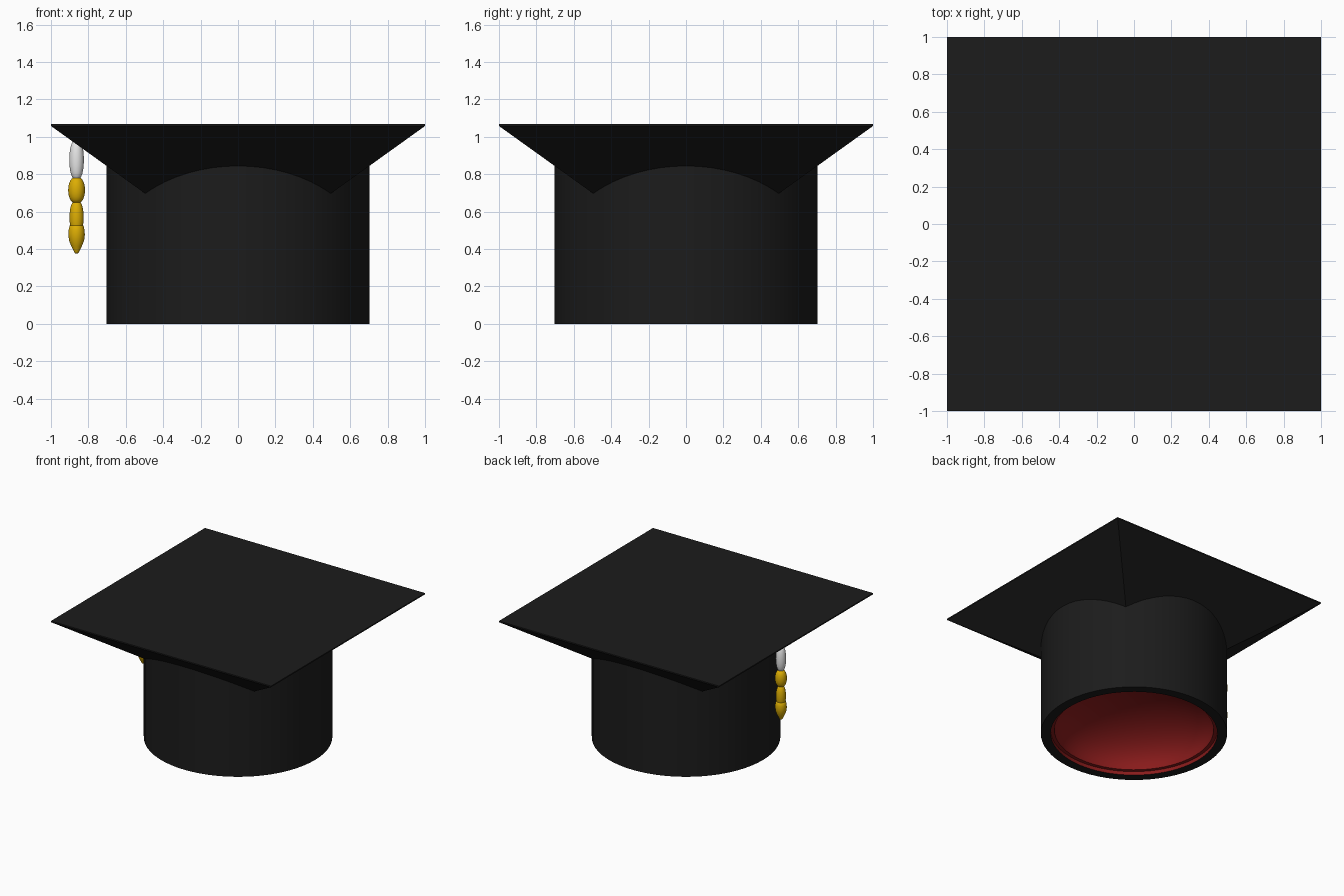
import bpy, bmesh, math

if "Cube" in bpy.data.objects:
    bpy.data.objects.remove(bpy.data.objects["Cube"])


def material(name, rgb):
    m = bpy.data.materials.new(name)
    m.diffuse_color = (*rgb, 1)
    m.use_nodes = True
    m.node_tree.nodes["Principled BSDF"].inputs["Base Color"].default_value = m.diffuse_color
    return m


black = material("black cloth", (0.0115, 0.0115, 0.0115))
red = material("red lining", (0.25, 0.011, 0.011))
gold = material("gold thread", (0.72, 0.42, 0.001))
silver = material("silver cord", (0.82, 0.82, 0.82))


def finish(bm, name, mats, smooth=None):
    bmesh.ops.remove_doubles(bm, verts=bm.verts, dist=1e-5)
    bmesh.ops.recalc_face_normals(bm, faces=bm.faces)
    mesh = bpy.data.meshes.new(name)
    bm.to_mesh(mesh)
    bm.free()
    for m in mats:
        mesh.materials.append(m)
    ob = bpy.data.objects.new(name, mesh)
    bpy.context.collection.objects.link(ob)
    if smooth:
        bpy.ops.object.select_all(action='DESELECT')
        ob.select_set(True)
        bpy.context.view_layer.objects.active = ob
        bpy.ops.object.shade_smooth_by_angle(angle=math.radians(smooth))
    return ob


def lathe(name, profile, mats, segs, centre=(0, 0), lining_from=None):
    """Spin (radius, z) points about a vertical axis; rings past lining_from use slot 1."""
    bm = bmesh.new()
    rings = []
    for r, z in profile:
        if r < 1e-6:
            rings.append([bm.verts.new((*centre, z))] * segs)
        else:
            rings.append([bm.verts.new((centre[0] + r * math.cos(2 * math.pi * i / segs),
                                        centre[1] + r * math.sin(2 * math.pi * i / segs), z))
                          for i in range(segs)])
    for k, (a, b) in enumerate(zip(rings, rings[1:])):
        for i in range(segs):
            j = (i + 1) % segs
            quad = list(dict.fromkeys((a[i], a[j], b[j], b[i])))
            f = bm.faces.new(quad)
            f.material_index = int(lining_from is not None and k >= lining_from)
    return finish(bm, name, mats, 35)


# Crown: black outer band and rim, hollowed by a red domed lining
dome = [(0.6 * math.cos(math.pi / 2 * i / 14), 0.03 + 0.32 * math.sin(math.pi / 2 * i / 14))
        for i in range(14)] + [(0, 0.35)]
lathe("crown", [(0, 0.85), (0.702, 0.85), (0.702, 0), (0.628, 0), (0.628, 0.03)] + dome,
      [black, red], 64, lining_from=3)

# Square board: thin slab with an inverted pyramid beneath, running into the crown
bm = bmesh.new()
levels = [(0.47, 0.678), (1, 1.058), (1, 1.068)]
squares = [[bm.verts.new((x * w, y * w, z)) for x, y in ((-1, -1), (1, -1), (1, 1), (-1, 1))]
           for w, z in levels]
bm.faces.new(squares[0])
bm.faces.new(squares[-1])
for a, b in zip(squares, squares[1:]):
    for i in range(4):
        j = (i + 1) % 4
        bm.faces.new((a[i], a[j], b[j], b[i]))
finish(bm, "board", [black])


# Tassel hanging from the underside of the left edge
def bead(name, z0, z1, radius, mat):
    """Elongated bead between two heights, with slightly blunt ends."""
    pts = [(radius * math.sin(math.pi * i / 12) ** 0.75, (z0 + z1) / 2 - (z1 - z0) / 2 * math.cos(math.pi * i / 12))
           for i in range(1, 12)]
    lathe(name, [(0, z0)] + pts + [(0, z1)], [mat], 24, (-0.863, 0))


bead("tassel_cord", 0.77, 0.985, 0.039, silver)
bead("tassel_knot", 0.645, 0.785, 0.045, gold)
bead("tassel_neck", 0.48, 0.66, 0.038, gold)
lathe("tassel_end", [(0, 0.375), (0.01, 0.378), (0.028, 0.415), (0.04, 0.445), (0.044, 0.475),
                     (0.043, 0.5), (0.037, 0.525), (0.02, 0.54), (0, 0.545)],
      [gold], 24, (-0.863, 0))
